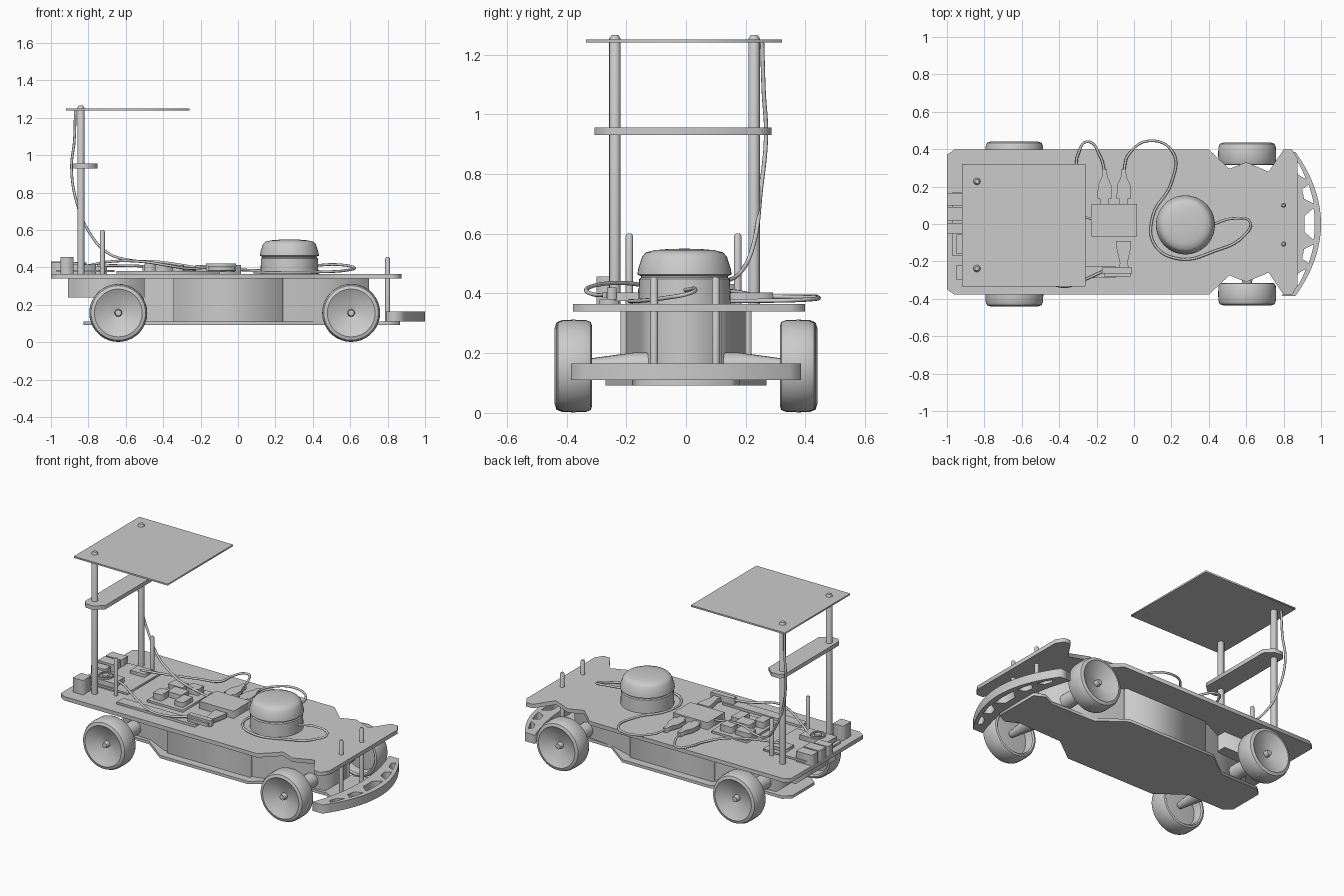
import bpy, bmesh, math
from mathutils import Vector, Matrix

if "Cube" in bpy.data.objects:
    bpy.data.objects.remove(bpy.data.objects["Cube"])


def link(name, data):
    ob = bpy.data.objects.new(name, data)
    bpy.context.collection.objects.link(ob)
    return ob


def smooth(ob, angle=35):
    bpy.ops.object.select_all(action='DESELECT')
    ob.select_set(True)
    bpy.context.view_layer.objects.active = ob
    bpy.ops.object.shade_smooth_by_angle(angle=math.radians(angle))


def to_mesh(ob):
    bpy.ops.object.select_all(action='DESELECT')
    ob.select_set(True)
    bpy.context.view_layer.objects.active = ob
    bpy.ops.object.convert(target='MESH')
    return bpy.context.view_layer.objects.active


def plate(name, loops, z0, z1):
    """Flat plate from an outline and optional hole outlines."""
    cu = bpy.data.curves.new(name, 'CURVE')
    cu.dimensions, cu.fill_mode = '2D', 'BOTH'
    cu.extrude = (z1 - z0) / 2
    for pts in loops:
        sp = cu.splines.new('POLY')
        sp.points.add(len(pts) - 1)
        for p, (x, y) in zip(sp.points, pts):
            p.co = (x, y, 0, 1)
        sp.use_cyclic_u = True
    ob = link(name, cu)
    ob.location.z = (z0 + z1) / 2
    return to_mesh(ob)


def mirrored(half, yc=0.0):
    return [(x, yc + y) for x, y in half] + [(x, yc - y) for x, y in reversed(half)]


def box(name, x0, x1, y0, y1, z0, z1):
    return plate(name, [[(x0, y0), (x1, y0), (x1, y1), (x0, y1)]], z0, z1)


def lathe(name, profile, loc, steps=40, rot=None):
    """Spin (radius, height) points about local z."""
    bm = bmesh.new()
    vs = [bm.verts.new((r, 0, h)) for r, h in profile]
    es = [bm.edges.new(p) for p in zip(vs, vs[1:])]
    bmesh.ops.spin(bm, geom=vs + es, cent=(0, 0, 0), axis=(0, 0, 1),
                   angle=2 * math.pi, steps=steps, use_duplicate=False)
    bmesh.ops.remove_doubles(bm, verts=bm.verts, dist=1e-5)
    bmesh.ops.recalc_face_normals(bm, faces=bm.faces)
    if rot:
        bmesh.ops.transform(bm, matrix=rot, verts=bm.verts)
    me = bpy.data.meshes.new(name)
    bm.to_mesh(me)
    bm.free()
    ob = link(name, me)
    ob.location = loc
    smooth(ob)
    return ob


def post(name, x, y, z0, z1, r):
    h = z1 - z0
    return lathe(name, [(0, 0), (r, 0), (r, h - r * 0.6), (r * 0.6, h), (0, h)], (x, y, z0), 16)


def cable(name, pts, r=0.007):
    cu = bpy.data.curves.new(name, 'CURVE')
    cu.dimensions, cu.bevel_depth, cu.bevel_resolution = '3D', r, 2
    cu.use_fill_caps = True
    sp = cu.splines.new('BEZIER')
    sp.resolution_u = 8
    sp.bezier_points.add(len(pts) - 1)
    for b, p in zip(sp.bezier_points, pts):
        b.co = p
        b.handle_left_type = b.handle_right_type = 'AUTO'
    smooth(to_mesh(link(name, cu)), 60)


# Decks and hull between them
plate("top_deck", [mirrored([(-1.0, .36), (-.96, .388), (.40, .388), (.51, .285), (.60, .32),
                             (.72, .27), (.80, .388), (.845, .388), (.875, .34)], .01)], .34, .365)
plate("lower_deck", [mirrored([(-.825, .11), (-.78, .15), (-.52, .15), (-.36, .27), (.26, .27),
                               (.42, .15), (.72, .14), (.80, .18), (.865, .15)])], .092, .11)
plate("hull", [mirrored([(-.72, .12), (-.52, .13), (-.38, .20), (.26, .20), (.42, .15),
                         (.70, .12)])], .11, .34)
for s, side in ((1, "left"), (-1, "right")):
    a, b = sorted((s * .195, s * .22))
    box("side_panel_" + side, -.345, .24, a, b, .11, .34)
box("rear_box", -.91, -.5, -.2, .2, .24, .34)

# Front bumper with cut-outs
def arc_x(y, t):
    k = (y / .39) ** 2
    return (.865 - .075 * k) * (1 - t) + (1.0 - .14 * k) * t

ys = [-.385 + .77 * i / 20 for i in range(21)]
outline = [(arc_x(y, 1), y) for y in ys] + [(arc_x(y, 0), y) for y in reversed(ys)]
slots = []
for y0, y1, t0, t1 in ((-.085, .085, .35, .75), (.11, .21, .42, .78), (.24, .33, .45, .75),
                       (-.21, -.11, .42, .78), (-.33, -.24, .45, .75)):
    m = [y0 + (y1 - y0) * i / 4 for i in range(5)]
    slots.append([(arc_x(y, t1), y) for y in m] + [(arc_x(y, t0), y) for y in m[3:0:-1]])
plate("bumper", [outline] + slots, .11, .165)

# Wheels with dished faces, and tapered axles
wheel_profile = [(0, .05), (.016, .048), (.02, .02), (.06, .03), (.11, .05), (.128, .06),
                 (.146, .054), (.154, .035), (.155, 0), (.154, -.04), (.147, -.056), (.136, -.06),
                 (.128, -.052), (.122, .0), (.05, -.005), (0, -.005)]
for x, yc, end in ((-.64, .38, "rear"), (.605, .375, "front")):
    for s, side in ((1, "left"), (-1, "right")):
        rot = Matrix.Rotation(-s * math.pi / 2, 4, 'X')
        lathe(f"wheel_{end}_{side}", wheel_profile, (x, s * yc, .157), 36, rot)
        lathe(f"axle_{end}_{side}", [(0, -.28), (.045, -.27), (.045, -.2), (.02, -.02), (0, -.02)],
              (x, s * yc, .157), 16, rot)

# Posts, roof plate and crossbar
for y, side in ((.228, "left"), (-.238, "right")):
    post("mast_" + side, -.84, y, .365, 1.265, .019)
for y, side in ((.173, "left"), (-.19, "right")):
    post("short_post_" + side, -.725, y, .365, .60, .013)
for y, side in ((.1, "left"), (-.107, "right")):
    post("bumper_post_" + side, .80, y, .11, .455, .013)
box("roof_plate", -.92, -.26, -.335, .322, 1.24, 1.25)
plate("crossbar", [mirrored([(-.88, .27), (-.855, .297), (-.80, .297), (-.75, .25)], -.01)],
      .93, .955)

# Round scanner
lathe("scanner", [(0, 0), (.155, 0), (.152, .085), (.146, .09), (.146, .095), (.158, .10),
                  (.155, .12), (.142, .16), (.13, .174), (.10, .182), (.05, .186), (0, .187)],
      (.275, -.005, .363), 40)

# Computer board at the rear with ports, chips and a fan
box("computer_board", -.97, -.66, -.17, .17, .375, .387)
for i, (x0, x1, y0, y1, h) in enumerate(((-1, -.89, .10, .165, .045), (-1, -.89, .02, .09, .045),
                                         (-1, -.90, -.05, .005, .04), (-.80, -.70, .06, .14, .02),
                                         (-.95, -.76, -.16, -.055, .03), (-.95, -.88, -.30, -.22, .07))):
    box(f"board_block_{i}", x0, x1, y0, y1, .365, .387 + h)
lathe("cooling_fan", [(.02, 0), (.02, .012), (0, .012)], (-.855, -.105, .417), 24)
lathe("fan_ring", [(.045, 0), (.045, .01), (.037, .01), (.037, 0)], (-.855, -.105, .417), 24)

# Driver board in the middle
box("driver_board", -.52, -.27, -.17, .13, .368, .382)
for i, (x, y, w, d, h) in enumerate(((-.46, .06, .05, .035, .03), (-.35, .07, .04, .03, .04),
                                     (-.40, -.03, .05, .04, .035), (-.32, -.09, .03, .05, .03),
                                     (-.47, -.10, .03, .04, .04))):
    box(f"driver_block_{i}", x - w, x + w, y - d, y + d, .382, .382 + h)
box("flat_strip", -.65, -.10, -.29, -.225, .365, .38)

# Hub box and its plugs
box("hub_box", -.227, .015, -.066, .107, .366, .412)
for x, s, y0, n in ((-.157, 1, .107, 0), (-.055, 1, .107, 1), (-.055, -1, .09, 2)):
    prof = [(.024, 0), (.024, .03), (.038, .03), (.036, .10), (.015, .145), (.012, .185)]
    if n == 2:
        prof = [(.04, 0), (.04, .03), (.02, .12), (.03, .15)]
    pts = [(x + w, s * (y0 + l)) for w, l in prof] + [(x - w, s * (y0 + l)) for w, l in reversed(prof)]
    plate(f"plug_{n}", [pts], .375, .403)
box("side_plug", -.17, -.01, -.265, -.232, .38, .42)
box("side_plug_tail", -.16, -.02, -.28, -.265, .385, .405)

# Cables
cable("mast_cable", [(-.87, .255, 1.24), (-.875, .26, 1.08), (-.89, .268, .93), (-.86, .25, .74),
                     (-.79, .23, .58), (-.70, .19, .48), (-.58, .13, .44), (-.42, .05, .43),
                     (-.22, .03, .40)])
cable("plug_cable", [(-.157, .28, .39), (-.18, .36, .39), (-.25, .44, .388), (-.30, .37, .385),
                     (-.32, .28, .38), (-.42, .20, .40), (-.62, .12, .41), (-.75, .09, .41)])
cable("scanner_cable", [(-.055, .28, .39), (-.03, .37, .388), (.085, .445, .385), (.21, .38, .378),
                        (.20, .22, .375), (.10, .04, .374), (.11, -.11, .374), (.245, -.187, .374),
                        (.43, -.145, .376), (.58, -.07, .385), (.62, .01, .40), (.54, .03, .415),
                        (.40, -.01, .41)])
cable("side_cable", [(-.16, -.25, .40), (-.27, -.30, .395), (-.37, -.335, .41), (-.50, -.29, .43),
                     (-.70, -.16, .43), (-.80, -.10, .41)])
